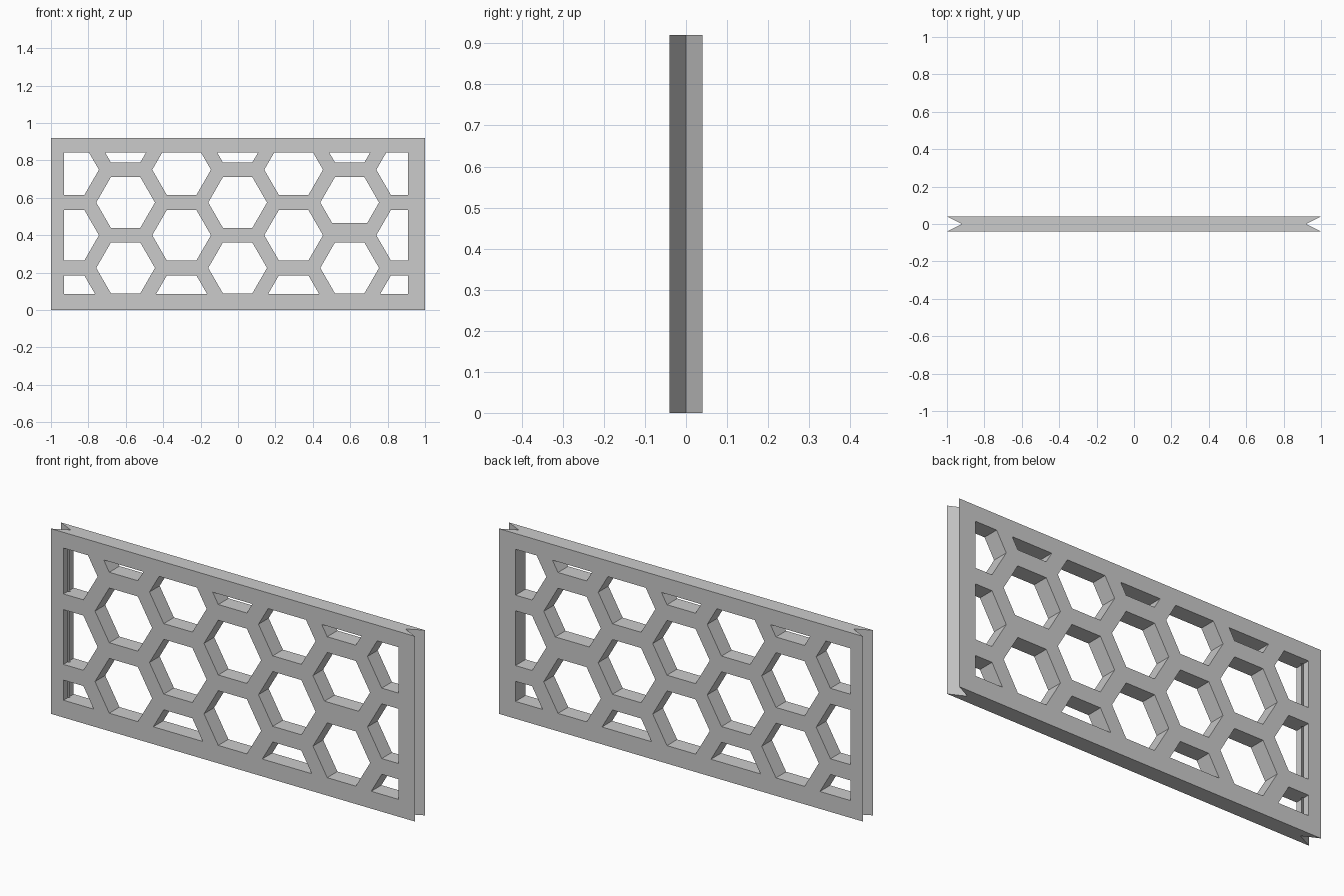
import bpy
import bmesh
import math
from mathutils import Vector

old = bpy.data.objects.get("Cube")
if old:
    bpy.data.objects.remove(old, do_unlink=True)

HEIGHT, HALF_DEPTH, NOTCH = 0.92, 0.04, 0.08
LEFT, RIGHT, BOTTOM, TOP = -0.931, 0.909, 0.086, 0.842   # window inside the frame
HEX_R, STEP_X, STEP_Z = 0.157, 0.2995, 0.35

grey = bpy.data.materials.new("light grey")
grey.use_nodes = True
colour = (0.6, 0.6, 0.6, 1)
grey.diffuse_color = colour
grey.node_tree.nodes["Principled BSDF"].inputs["Base Color"].default_value = colour


def make_object(name, bm):
    bmesh.ops.recalc_face_normals(bm, faces=bm.faces)
    mesh = bpy.data.meshes.new(name)
    bm.to_mesh(mesh)
    bm.free()
    mesh.materials.append(grey)
    obj = bpy.data.objects.new(name, mesh)
    bpy.context.collection.objects.link(obj)
    return obj


def add_prism(bm, points, direction):
    """Extrude a flat outline along a direction."""
    face = bm.faces.new([bm.verts.new(p) for p in points])
    moved = bmesh.ops.extrude_face_region(bm, geom=[face], use_keep_orig=True)["geom"]
    verts = [g for g in moved if isinstance(g, bmesh.types.BMVert)]
    bmesh.ops.translate(bm, verts=verts, vec=direction)


def clip(points, axis, limit, keep_above):
    """Cut a convex outline at a limit along one axis."""
    sign = 1 if keep_above else -1
    result = []
    for a, b in zip(points, points[1:] + points[:1]):
        da, db = sign * (a[axis] - limit), sign * (b[axis] - limit)
        if da >= 0:
            result.append(a)
        if da * db < 0:
            result.append(a.lerp(b, da / (da - db)))
    return result


# Slab with a V groove down each end
bm = bmesh.new()
half = [(1, -HALF_DEPTH), (1 - NOTCH, 0), (1, HALF_DEPTH)]
outline = [Vector((x, y, 0)) for x, y in half] + [Vector((-x, -y, 0)) for x, y in half]
add_prism(bm, outline, (0, 0, HEIGHT))
panel = make_object("honeycomb_panel", bm)

# Staggered hexagonal holes, trimmed to the window
bm = bmesh.new()
for col in range(-3, 4):
    for row in range(3):
        cx = col * STEP_X - 0.002
        cz = row * STEP_Z + (0.05 if col % 2 else 0.225)
        pts = [Vector((cx + HEX_R * math.cos(i * math.pi / 3), -0.1,
                       cz + HEX_R * math.sin(i * math.pi / 3))) for i in range(6)]
        low = 0.465 if (col, row) == (2, 1) else BOTTOM
        for axis, limit, above in ((0, LEFT, True), (0, RIGHT, False),
                                   (2, low, True), (2, TOP, False)):
            pts = clip(pts, axis, limit, above)
        if len(pts) > 2:
            add_prism(bm, pts, (0, 0.2, 0))
cutter = make_object("hole_cutter", bm)
cutter.hide_render = True

# Cut the holes and drop the cutter
cut = panel.modifiers.new("holes", "BOOLEAN")
cut.operation = "DIFFERENCE"
cut.solver = "EXACT"
cut.object = cutter
bpy.context.view_layer.objects.active = panel
panel.select_set(True)
bpy.ops.object.modifier_apply(modifier=cut.name)
bpy.data.objects.remove(cutter, do_unlink=True)
